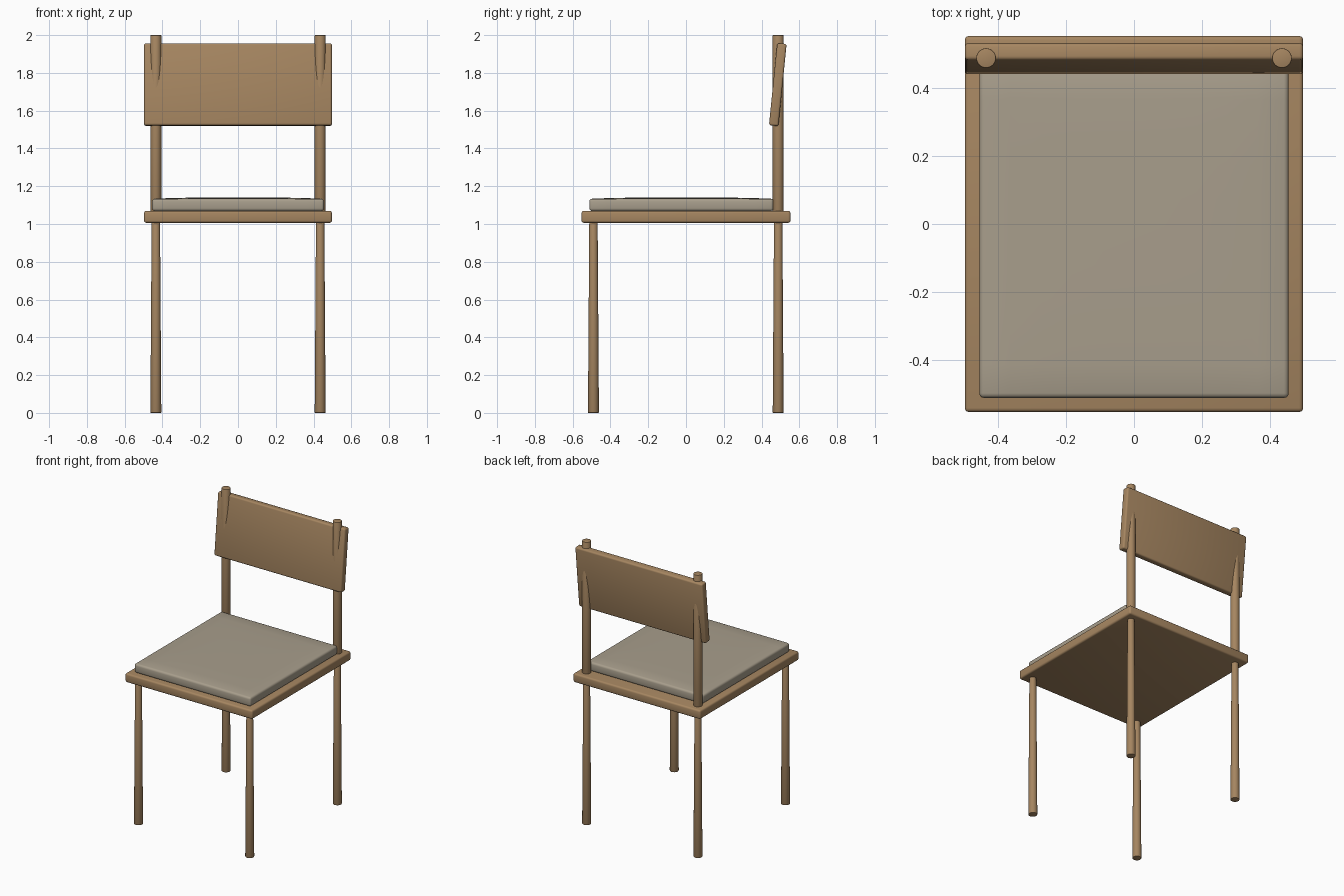
import bpy, bmesh, math
from mathutils import Matrix

if "Cube" in bpy.data.objects:
    bpy.data.objects.remove(bpy.data.objects["Cube"])


def material(name, rgb):
    m = bpy.data.materials.new(name)
    m.diffuse_color = (*rgb, 1)
    m.use_nodes = True
    m.node_tree.nodes["Principled BSDF"].inputs["Base Color"].default_value = m.diffuse_color
    return m


WOOD = material("light brown wood", (0.381, 0.238, 0.119))
FABRIC = material("beige fabric", (0.392, 0.342, 0.262))


def finish(name, bm, mat):
    mesh = bpy.data.meshes.new(name)
    bm.to_mesh(mesh)
    bm.free()
    mesh.materials.append(mat)
    ob = bpy.data.objects.new(name, mesh)
    bpy.context.collection.objects.link(ob)
    bpy.ops.object.select_all(action='DESELECT')
    ob.select_set(True)
    bpy.context.view_layer.objects.active = ob
    bpy.ops.object.shade_smooth_by_angle(angle=math.radians(35))
    return ob


def rounded_box(size, bevel, segments=3):
    bm = bmesh.new()
    bmesh.ops.create_cube(bm, size=1)
    bmesh.ops.scale(bm, vec=size, verts=bm.verts)
    bmesh.ops.bevel(bm, geom=bm.edges[:], offset=bevel, segments=segments,
                    profile=0.5, affect='EDGES')
    return bm


def rod(name, x, y, z0, z1, r0, r1):
    bm = bmesh.new()
    bmesh.ops.create_cone(bm, cap_ends=True, segments=32, radius1=r0, radius2=r1,
                          depth=z1 - z0,
                          matrix=Matrix.Translation((x, y, (z0 + z1) / 2)))
    rims = [e for e in bm.edges if abs(e.verts[0].co.z - e.verts[1].co.z) < 1e-5]
    bmesh.ops.bevel(bm, geom=rims, offset=0.003, segments=2, profile=0.5, affect='EDGES')
    return finish(name, bm, WOOD)


# seat board
seat = finish("seat", rounded_box((0.995, 1.106, 0.063), 0.012), WOOD)
seat.location = (0, 0, 1.038)

# cushion: rounded slab with a gently domed top
W, D, H = 0.91, 0.975, 0.064
bm = rounded_box((W, D, H), 0.014)
for axis, half in ((0, W / 2), (1, D / 2)):
    for k in range(-4, 5):
        co, no = [0, 0, 0], [0, 0, 0]
        co[axis], no[axis] = half * k / 5, 1
        bmesh.ops.bisect_plane(bm, geom=bm.verts[:] + bm.edges[:] + bm.faces[:],
                               plane_co=co, plane_no=no)
for v in bm.verts:
    if v.co.z > 0:
        u, w = 2 * v.co.x / W, 2 * v.co.y / D
        v.co.z += 0.007 * max(0, 1 - u ** 4) * max(0, 1 - w ** 4)
cushion = finish("cushion", bm, FABRIC)
cushion.location = (0, -0.024, 1.101)

# tapered legs and the posts that carry the backrest
for side, sx in (("left", -1), ("right", 1)):
    x = sx * 0.435
    rod(f"front_leg_{side}", x, -0.49, 0, 1.03, 0.029, 0.022)
    rod(f"back_leg_{side}", x, 0.488, 0, 1.03, 0.029, 0.022)
    rod(f"back_post_{side}", x, 0.488, 1.04, 2.0, 0.029, 0.029)

# tilted backrest panel
back = finish("backrest", rounded_box((0.995, 0.05, 0.437), 0.011), WOOD)
back.location = (0, 0.486, 1.738)
back.rotation_euler = (-0.1, 0, 0)
